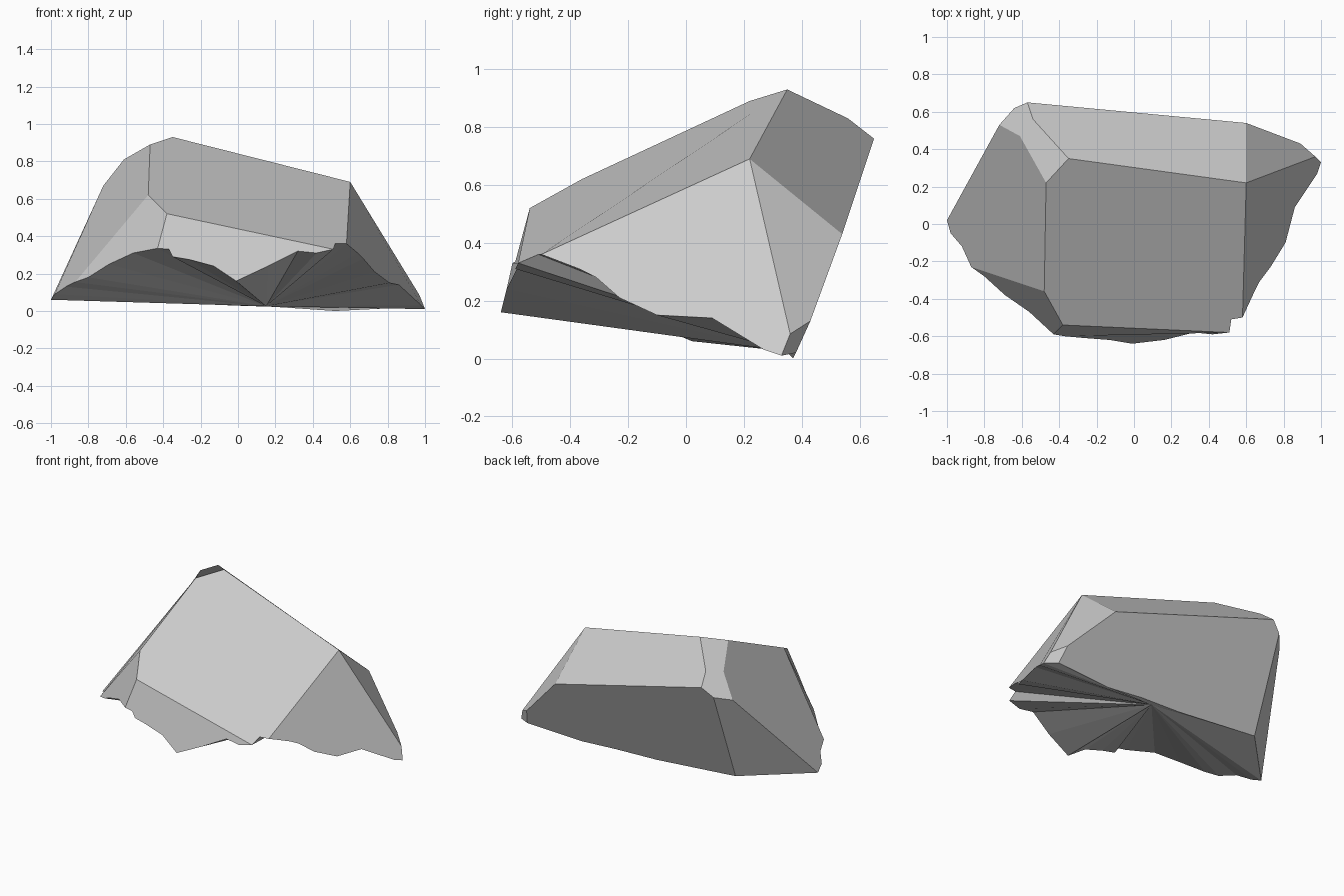
import bpy
import bmesh

default_cube = bpy.data.objects.get("Cube")
if default_cube:
    bpy.data.objects.remove(default_cube, do_unlink=True)


def make_material(name, colour):
    material = bpy.data.materials.new(name)
    material.use_nodes = True
    material.diffuse_color = colour
    material.node_tree.nodes["Principled BSDF"].inputs["Base Color"].default_value = colour
    return material


# Corners where the cleaved planes of the stone meet
corners = {
    "peak": (-.35, .35, .93),
    "peak_left": (-.47, .22, .89),
    "brow_left": (-.48, -.36, .62),
    "brow_front": (-.38, -.54, .52),
    "shoulder": (.6, .22, .69),
    "back_upper": (-.54, .56, .83),
    "back_left": (-.57, .65, .76),
    "back_right": (.6, .54, .43),
    "chip_upper": (-.61, .47, .81),
    "chip_lower": (-.72, .53, .67),
    "chip_back": (-.64, .62, .7),
    "toe_upper": (.97, .36, .085),
    "toe_back": (.89, .43, .13),
}

# Broken lower rim, one run per plane, anticlockwise seen from above
rim_runs = {
    "left": [(-1, .02, .06), (-.98, -.05, .09), (-.92, -.12, .13)],
    "front_left": [(-.87, -.23, .155), (-.8, -.28, .18), (-.69, -.38, .25),
                   (-.56, -.47, .31)],
    "front": [(-.43, -.59, .335), (-.37, -.6, .33), (-.35, -.6, .29),
              (-.26, -.61, .275), (-.13, -.62, .24), (-.01, -.64, .16),
              (.16, -.62, .24), (.32, -.58, .32), (.42, -.59, .31)],
    "notch": [(.51, -.58, .33), (.52, -.51, .36)],
    "right": [(.58, -.5, .36), (.64, -.37, .31), (.67, -.31, .28),
              (.73, -.23, .21), (.81, -.1, .15), (.86, .09, .14),
              (.98, .27, .03)],
    "toe": [(1, .33, .01)],
    "back": [(.92, .38, .02), (.52, .37, 0), (.26, .38, .02),
             (-.05, .38, .03)],
    "back_corner": [(-.64, .385, .08)],
}
fan_apex = (.15, .345, .025)

bm = bmesh.new()
corner = {name: bm.verts.new(point) for name, point in corners.items()}
rim = {name: [bm.verts.new(p) for p in run] for name, run in rim_runs.items()}


def add_plane(corner_names, rim_verts=()):
    """One cleaved plane: its upper corners followed by its part of the rim."""
    bm.faces.new([corner[name] for name in corner_names.split()] + list(rim_verts))


# Large sloping top and the bevels behind it
add_plane("shoulder peak peak_left brow_left brow_front",
          rim["notch"] + rim["right"][:1])
add_plane("peak shoulder back_right back_left back_upper")
add_plane("peak back_upper back_left chip_back chip_lower chip_upper peak_left")

# Side planes running down to the rim
add_plane("brow_left peak_left chip_upper chip_lower",
          rim["left"] + rim["front_left"][:1])
add_plane("brow_front brow_left", rim["front_left"] + rim["front"][:1])
add_plane("brow_front", rim["front"] + rim["notch"][:1])
add_plane("toe_upper shoulder", rim["right"] + rim["toe"])
add_plane("shoulder toe_upper toe_back back_right")
add_plane("toe_back toe_upper", rim["toe"] + rim["back"][:1])
add_plane("chip_back back_left back_right toe_back",
          rim["back"] + rim["back_corner"])
add_plane("chip_lower chip_back", rim["back_corner"] + rim["left"][:1])

# Underside: splintered fan spreading from a single point to the whole rim
apex = bm.verts.new(fan_apex)
loop = [vert for run in rim.values() for vert in run]
for index, vert in enumerate(loop):
    bm.faces.new((apex, loop[index - 1], vert))

bmesh.ops.recalc_face_normals(bm, faces=bm.faces)
mesh = bpy.data.meshes.new("stone_fragment")
bm.to_mesh(mesh)
bm.free()

mesh.materials.append(make_material("pale_grey_stone", (.6, .6, .6, 1)))
stone = bpy.data.objects.new("stone_fragment", mesh)
bpy.context.collection.objects.link(stone)
